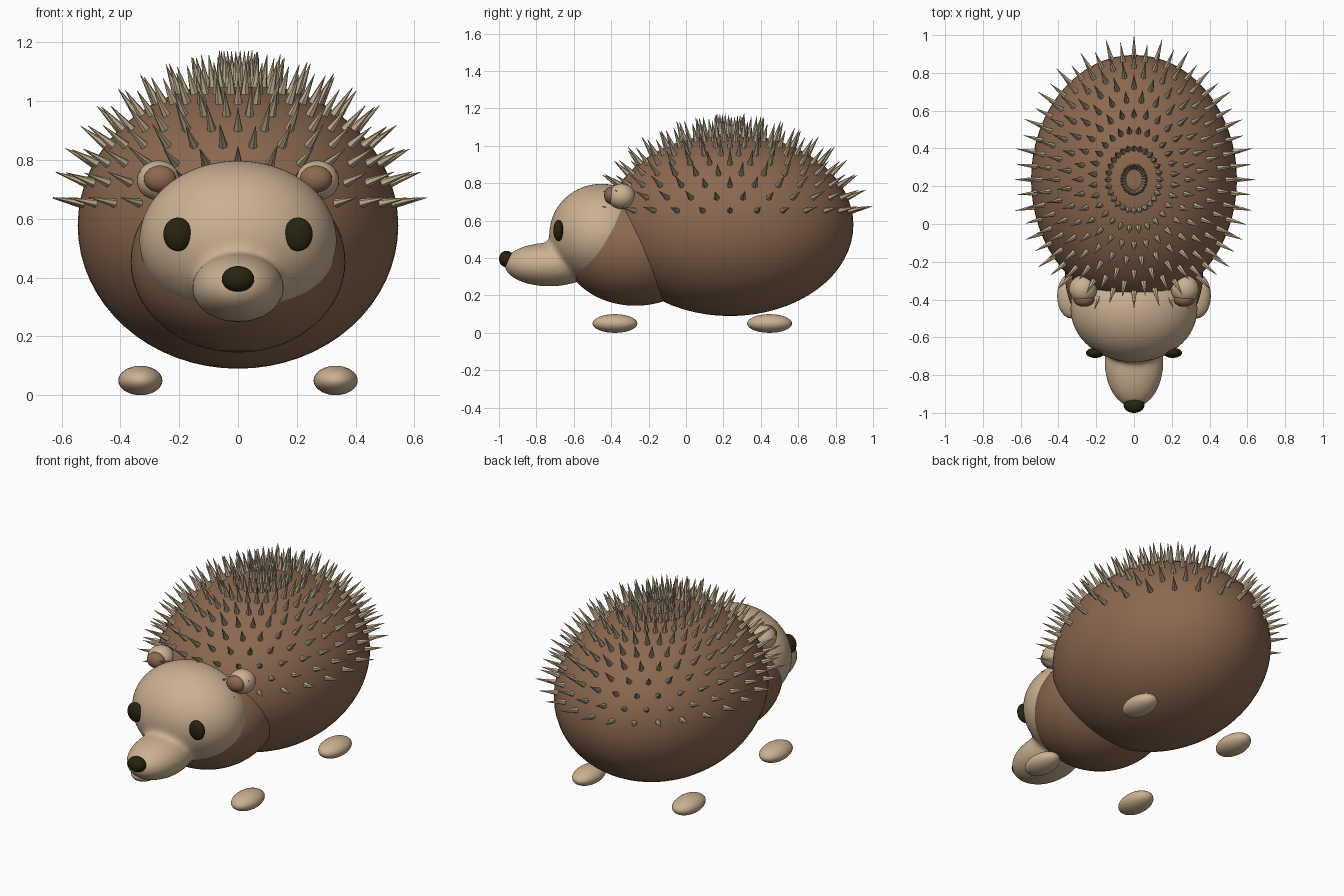
import bpy, bmesh, math, random
from mathutils import Vector, Matrix

random.seed(4)
cube = bpy.data.objects.get("Cube")
if cube:
    bpy.data.objects.remove(cube, do_unlink=True)


def material(name, rgb):
    m = bpy.data.materials.new(name)
    m.use_nodes = True
    color = (*rgb, 1)
    m.diffuse_color = color
    m.node_tree.nodes["Principled BSDF"].inputs["Base Color"].default_value = color
    return m


BROWN = material("brown fur", (0.26, 0.14, 0.08))
SKIN = material("tan skin", (0.60, 0.44, 0.29))
SPINE = material("pale spine", (0.52, 0.41, 0.27))
EAR = material("inner ear brown", (0.27, 0.14, 0.08))
DARK = material("near black", (0.02, 0.017, 0.005))


def add_object(name, bm, mat, smooth=True):
    mesh = bpy.data.meshes.new(name)
    for f in bm.faces:
        f.smooth = smooth
    bm.to_mesh(mesh)
    bm.free()
    mesh.materials.append(mat)
    obj = bpy.data.objects.new(name, mesh)
    bpy.context.collection.objects.link(obj)
    return obj


def add_ellipsoid(bm, center, radii, segments=48):
    m = Matrix.Translation(center) @ Matrix.Diagonal((*radii, 1))
    bmesh.ops.create_uvsphere(bm, u_segments=segments, v_segments=segments // 2,
                              radius=1, matrix=m)


def ellipsoid(name, center, radii, mat, segments=48):
    bm = bmesh.new()
    add_ellipsoid(bm, center, radii, segments)
    return add_object(name, bm, mat)


# Body and neck
C = Vector((0, 0.235, 0.577))
R = Vector((0.545, 0.66, 0.487))
ellipsoid("body", C, R, BROWN, 64)
ellipsoid("neck", (0, -0.27, 0.455), (0.365, 0.39, 0.31), BROWN, 64)

# Head and snout fused with a soft blend
bm = bmesh.new()
add_ellipsoid(bm, (0, -0.45, 0.526), (0.337, 0.282, 0.272), 64)
add_ellipsoid(bm, (0, -0.73, 0.365), (0.157, 0.243, 0.117), 64)
head = add_object("head", bm, SKIN)
remesh = head.modifiers.new("fuse", 'REMESH')
remesh.mode = 'VOXEL'
remesh.voxel_size = 0.014
remesh.use_smooth_shade = True
blend = head.modifiers.new("blend", 'SMOOTH')
blend.factor = 0.5
blend.iterations = 14

# Nose
ellipsoid("nose", (0, -0.96, 0.395), (0.055, 0.04, 0.044), DARK, 32)

# Eyes, ears and feet on both sides
for side, s in (("left", 1), ("right", -1)):
    ellipsoid(side + "_eye", (s * 0.205, -0.682, 0.547), (0.049, 0.027, 0.057), DARK, 32)
    ellipsoid(side + "_ear", (s * 0.27, -0.345, 0.73), (0.074, 0.074, 0.068), SKIN, 32)
    ellipsoid(side + "_inner_ear", (s * 0.265, -0.40, 0.735), (0.055, 0.038, 0.046), EAR, 32)
    for end, y in (("front", -0.38), ("back", 0.447)):
        ellipsoid(f"{side}_{end}_foot", (s * 0.332, y, 0.05), (0.075, 0.12, 0.05), SKIN, 32)

# Spines: rings of cones standing on the back
RINGS, COUNT = 10, 28
bm = bmesh.new()
for i in range(RINGS):
    polar = math.radians(6 + 75 * i / (RINGS - 1))
    stagger = 0.5 * ((RINGS - 1 - i) % 2)
    for k in range(COUNT):
        a = math.tau * (k + stagger) / COUNT
        d = Vector((math.sin(polar) * math.cos(a), math.sin(polar) * math.sin(a), math.cos(polar)))
        base = C + d * R
        normal = Vector((d.x / R.x, d.y / R.y, d.z / R.z)).normalized()
        length = 0.113 if d.y > 0.95 else random.uniform(0.09, 0.113)
        sink = 0.01
        center = base + normal * (length - sink) / 2
        m = Matrix.Translation(center) @ normal.to_track_quat('Z', 'Y').to_matrix().to_4x4()
        bmesh.ops.create_cone(bm, cap_ends=True, segments=6, radius1=0.017, radius2=0.001,
                              depth=length + sink, matrix=m)
add_object("spines", bm, SPINE, smooth=False)
